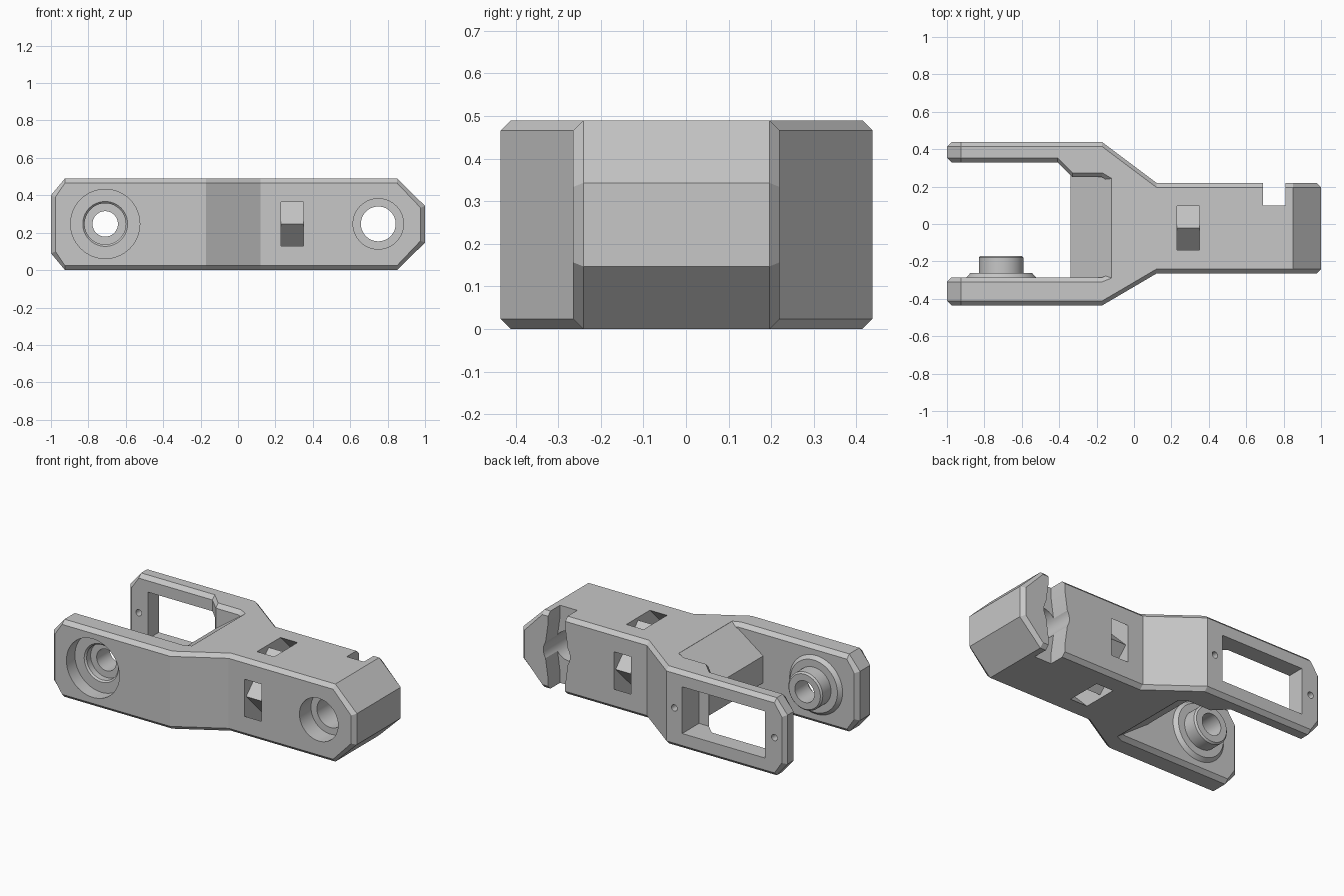
import bpy, bmesh
from math import pi, radians, cos, sin

if "Cube" in bpy.data.objects:
    bpy.data.objects.remove(bpy.data.objects["Cube"])

grey = bpy.data.materials.new("matte_grey")
grey.use_nodes = True
colour = (0.57, 0.57, 0.57, 1)
grey.diffuse_color = colour
grey.node_tree.nodes["Principled BSDF"].inputs["Base Color"].default_value = colour

TOP, MID, RIM = 0.49, 0.247, 0.024


def add_object(name, bm):
    bmesh.ops.recalc_face_normals(bm, faces=bm.faces)
    mesh = bpy.data.meshes.new(name)
    bm.to_mesh(mesh)
    bm.free()
    mesh.materials.append(grey)
    ob = bpy.data.objects.new(name, mesh)
    bpy.context.collection.objects.link(ob)
    return ob


def skin(bm, rings):
    """Quads between neighbouring closed rings of vertices."""
    for r, s in zip(rings, rings[1:]):
        for i in range(len(r)):
            j = (i + 1) % len(r)
            bm.faces.new((r[i], r[j], s[j], s[i]))


def slab(name, columns):
    """Part with chamfered rims from columns of (x, bottom z, front y, back y)."""
    bm = bmesh.new()
    n = len(columns)
    rings = []
    for back, inset in ((0, 1), (0, 0), (1, 0), (1, 1)):
        low, high = [], []
        for x, z, y1, y2 in columns:
            y = y2 if back else y1
            if inset:
                end = abs(x) == 1
                x -= RIM * x * end
                z += RIM * (0.4 if end else 1)
            else:
                y += -RIM if back else RIM
            low.append(bm.verts.new((x, y, z)))
            high.append(bm.verts.new((x, y, TOP - z)))
        rings.append(low + high[::-1])
    skin(bm, rings)
    for r in (rings[0], rings[-1]):
        for i in range(n - 1):
            bm.faces.new((r[i], r[i + 1], r[-2 - i], r[-1 - i]))
    return add_object(name, bm)


def prism(name, points, axis, low, high):
    """Extrude a 2D outline along one axis; the outline uses the other two in order."""
    bm = bmesh.new()
    rings = []
    for level in (low, high):
        ring = []
        for p in points:
            co = list(p)
            co.insert(axis, level)
            ring.append(bm.verts.new(co))
        bm.faces.new(ring)
        rings.append(ring)
    skin(bm, rings)
    return add_object(name, bm)


def disc(name, x, r, y1, y2):
    circle = [(x + r * cos(pi * i / 32), MID + r * sin(pi * i / 32)) for i in range(64)]
    return prism(name, circle, 1, y1, y2)


def lathe(name, x, profile):
    """Closed (radius, y) profile turned about a y axis."""
    bm = bmesh.new()
    rings = [[bm.verts.new((x + r * cos(pi * i / 32), y, MID + r * sin(pi * i / 32)))
              for i in range(64)] for r, y in profile]
    skin(bm, rings + rings[:1])
    return add_object(name, bm)


def cut(target, tool):
    mod = target.modifiers.new("cut", 'BOOLEAN')
    mod.operation, mod.solver, mod.object = 'DIFFERENCE', 'EXACT', tool
    bpy.context.view_layer.objects.active = target
    bpy.ops.object.modifier_apply(modifier=mod.name)
    bpy.data.objects.remove(tool)


# Two fork arms and the tapering tail
front_arm = slab("front_arm", [(-1, .09, -.435, -.285), (-.925, 0, -.435, -.285),
                               (-.17, 0, -.435, -.285), (-.12, 0, -.406, -.265)])
back_arm = slab("back_arm", [(-1, .09, .33, .438), (-.925, 0, .33, .438), (-.41, 0, .33, .438),
                             (-.33, 0, .25, .438), (-.17, 0, .25, .438), (-.12, 0, .22, .4)])
tail = slab("tail", [(-.12, 0, -.406, .4), (.12, 0, -.265, .22),
                     (.85, 0, -.265, .22), (1, .147, -.265, .22)])

# Wedge nose between the arms
nose = [(-.12, .001), (-.34, .16), (-.34, .33), (-.12, TOP - .001)]
fork_nose = prism("fork_nose", nose, 1, -.295, .26)

# Stepped pivot hub set into the front arm
cut(front_arm, disc("bore", -.71, .185, -.6, -.1))
hub = lathe("pivot_hub", -.71, [
    (.185, -.35), (.12, -.35), (.11, -.34), (.11, -.3), (.068, -.3), (.068, -.17),
    (.11, -.17), (.12, -.18), (.12, -.262), (.165, -.262), (.185, -.285)])

# Stepped bore through the tail
cut(tail, disc("bore", .75, .135, -.5, -.15))
cut(tail, disc("bore", .75, .093, -.3, .5))

# Notch across the back of the tail, wider at mid height
half = [(.06, -.1), (.06, .07), (.085, MID), (.06, .42), (.06, .6)]
notch = [(.75 + w, z) for w, z in half] + [(.75 - w, z) for w, z in reversed(half)]
cut(tail, prism("notch", notch, 1, .1, .5))

# Motor window and its screw holes in the back arm
window = [(-.86, .1), (-.28, .1), (-.28, .395), (-.86, .395)]
cut(back_arm, prism("window", window, 1, .27, .6))
for x in (-.925, -.225):
    cut(back_arm, disc("screw_hole", x, .02, .29, .6))

# Strap channel that runs round a diamond core
a, b = .3, .06
ring = [(a, -b), (a, b), (b, a), (-b, a), (-a, b), (-a, -b), (-b, -a), (b, -a)]
diamond = [(.225, 0), (0, .225), (-.225, 0), (0, -.225)]


def centred(points):
    return [(y - .022, z + MID) for y, z in points]


cut(tail, prism("strap_channel", centred(ring), 0, .23, .35))
strap_core = prism("strap_core", centred(diamond), 0, .23, .35)

# Smooth the round walls and keep the flat faces crisp
for ob in bpy.context.selected_objects:
    ob.select_set(False)
for ob in (front_arm, back_arm, tail, fork_nose, hub, strap_core):
    ob.select_set(True)
bpy.context.view_layer.objects.active = tail
bpy.ops.object.shade_smooth_by_angle(angle=radians(20))
